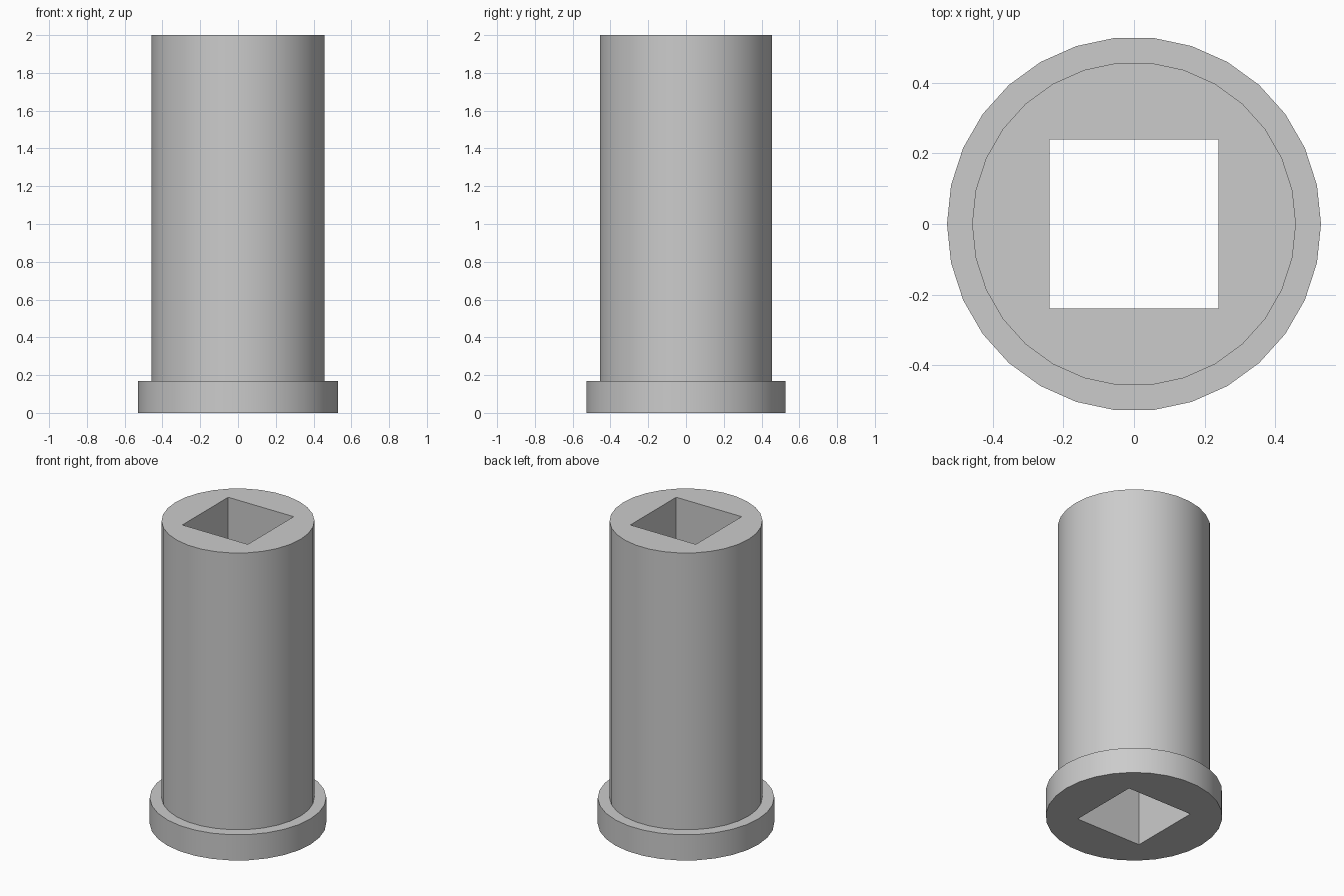
import bpy
import bmesh
from math import cos, sin, tau, radians

cube = bpy.data.objects.get("Cube")
if cube:
    bpy.data.objects.remove(cube, do_unlink=True)

SIDES = 30
BODY_R, FLANGE_R = 0.458, 0.529
FLANGE_H, HEIGHT = 0.17, 2.0
HOLE = 0.479

grey = bpy.data.materials.new("plain grey")
grey.use_nodes = True
colour = (0.6, 0.6, 0.6, 1)
grey.diffuse_color = colour
grey.node_tree.nodes["Principled BSDF"].inputs["Base Color"].default_value = colour

# Stepped round body: flange at the foot, tall sleeve above
profile = [(FLANGE_R, 0), (FLANGE_R, FLANGE_H), (BODY_R, FLANGE_H), (BODY_R, HEIGHT)]
bm = bmesh.new()
rings = [[bm.verts.new((r * cos(tau * i / SIDES), r * sin(tau * i / SIDES), z))
          for i in range(SIDES)] for r, z in profile]
for low, high in zip(rings, rings[1:]):
    for i in range(SIDES):
        j = (i + 1) % SIDES
        bm.faces.new((low[i], low[j], high[j], high[i]))
bm.faces.new(rings[0][::-1])
bm.faces.new(rings[-1])
mesh = bpy.data.meshes.new("flanged_sleeve")
bm.to_mesh(mesh)
bm.free()
mesh.materials.append(grey)
sleeve = bpy.data.objects.new("flanged_sleeve", mesh)
bpy.context.collection.objects.link(sleeve)

# Square hole cut right through
bpy.ops.mesh.primitive_cube_add(size=1, location=(0, 0, HEIGHT / 2))
cutter = bpy.context.object
cutter.name = "square_hole_cutter"
cutter.scale = (HOLE, HOLE, HEIGHT + 1)
cutter.hide_render = True
cutter.data.materials.append(grey)
bpy.context.view_layer.update()

cut = sleeve.modifiers.new("square_hole", 'BOOLEAN')
cut.operation = 'DIFFERENCE'
cut.solver = 'EXACT'
cut.object = cutter
bpy.ops.object.select_all(action='DESELECT')
sleeve.select_set(True)
bpy.context.view_layer.objects.active = sleeve
bpy.ops.object.modifier_apply(modifier=cut.name)
bpy.data.objects.remove(cutter, do_unlink=True)

# Smooth round sides, crisp rims and corners
bpy.ops.object.shade_smooth_by_angle(angle=radians(30))
